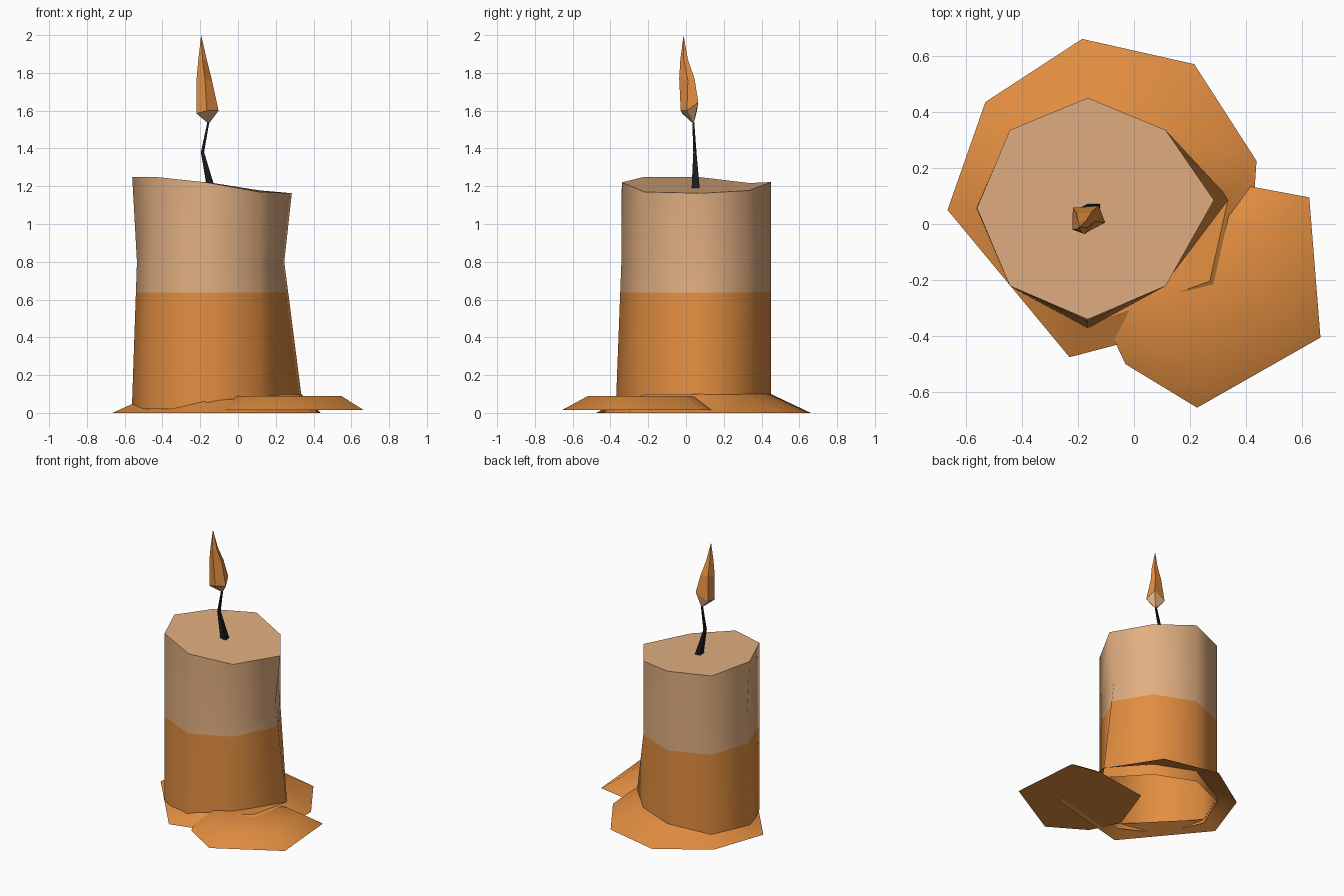
import bpy, bmesh, math
from mathutils import Vector

cube = bpy.data.objects.get("Cube")
if cube:
    bpy.data.objects.remove(cube)


def material(name, colour):
    m = bpy.data.materials.new(name)
    m.use_nodes = True
    m.diffuse_color = (*colour, 1)
    m.node_tree.nodes["Principled BSDF"].inputs["Base Color"].default_value = (*colour, 1)
    return m


orange = material("orange wax", (0.76, 0.27, 0.052))
cream = material("cream wax", (0.76, 0.43, 0.22))
black = material("black wick", (0.01, 0.01, 0.01))


def loft(name, rings, mats, bottom=False, top=False, split=None, smooth=True):
    """Skin rings of points from bottom to top; faces above split use the second material."""
    bm = bmesh.new()
    loops = [[bm.verts.new(p) for p in ring] for ring in rings]
    for low, high in zip(loops, loops[1:]):
        n = max(len(low), len(high))
        for i in range(n):
            j = (i + 1) % n
            corners = [low[i % len(low)], low[j % len(low)],
                       high[j % len(high)], high[i % len(high)]]
            bm.faces.new(list(dict.fromkeys(corners)))
    if bottom:
        bm.faces.new(loops[0][::-1])
    if top:
        bm.faces.new(loops[-1])
    if split is not None:
        bmesh.ops.bisect_plane(bm, geom=bm.verts[:] + bm.edges[:] + bm.faces[:],
                               plane_co=(0, 0, split), plane_no=(0, 0, 1))
        for f in bm.faces:
            f.material_index = int(f.calc_center_median().z > split)
    mesh = bpy.data.meshes.new(name)
    bm.to_mesh(mesh)
    bm.free()
    for m in mats:
        mesh.materials.append(m)
    ob = bpy.data.objects.new(name, mesh)
    bpy.context.collection.objects.link(ob)
    if smooth:
        bpy.ops.object.select_all(action="DESELECT")
        ob.select_set(True)
        bpy.context.view_layer.objects.active = ob
        bpy.ops.object.shade_smooth_by_angle(angle=math.radians(72))
    return ob


def ring(x, y, z, r, sides, turn=0):
    angles = [turn + math.tau * i / sides for i in range(sides)]
    return [Vector((x + r * math.cos(a), y + r * math.sin(a), z)) for a in angles]


def octagon(z, right, left, front):
    """Eight-sided candle section with its own right, left and front corners."""
    pts = ring(-0.165, 0.057, z, 0.393, 8)
    pts[0].x, pts[0].y = right, 0.085
    pts[4].x = left
    pts[6].y = front
    return pts


# Candle body: open underneath, slanted top
lip = octagon(1.22, 0.285, -0.56, -0.34)
for p, z in zip(lip, (1.163, 1.178, 1.222, 1.217, 1.25, 1.25, 1.22, 1.17)):
    p.z = z
loft("candle_body",
     [octagon(0.02, 0.345, -0.562, -0.372), octagon(0.8, 0.245, -0.535, -0.342), lip],
     [orange, cream], top=True, split=0.638)

# Melted wax skirt sloping up to the candle wall
rim = [(0.4, -0.31), (0.437, 0.225), (0.215, 0.57), (-0.185, 0.66),
       (-0.53, 0.435), (-0.665, 0.05), (-0.23, -0.475)]
crown = [(0.27, -0.204, 0.1), (0.335, 0.085, 0.1), (0.112, 0.334, 0.1), (-0.165, 0.449, 0.1),
         (-0.442, 0.334, 0.05), (-0.56, 0.057, 0.047), (-0.18, -0.365, 0.06)]
loft("base_puddle", [[(x, y, 0) for x, y in rim], crown], [orange])
loft("base_puddle_shelf", [[crown[-1], crown[0], crown[1]]], [orange], top=True)

# Overflow pool: rim sloping up to a smaller flat top
pool = [(0.665, -0.405), (0.625, 0.095), (0.41, 0.135), (0, 0.075),
        (-0.13, -0.29), (-0.03, -0.5), (0.225, -0.655)]
centre = Vector((0.27, -0.2))
loft("front_puddle",
     [[(x, y, 0.015) for x, y in pool],
      [(*centre.lerp(Vector(p), 0.7), 0.09) for p in pool]],
     [orange], bottom=True, top=True)

# Bent wick
turn = math.pi / 4
loft("wick", [ring(-0.143, 0.051, 1.19, 0.03, 4, turn), ring(-0.188, 0.047, 1.38, 0.012, 4, turn),
              ring(-0.155, 0.038, 1.55, 0.007, 4, turn)], [black], smooth=False)

# Flame: pale underside, orange upper part
flame_base = [(-0.103, 0.005, 1.6), (-0.125, 0.065, 1.645), (-0.218, 0.058, 1.6),
              (-0.22, -0.02, 1.585), (-0.165, -0.028, 1.6)]
flame_waist = [(-0.138, 0.01, 1.76), (-0.15, 0.045, 1.77), (-0.205, 0.038, 1.77),
               (-0.22, -0.02, 1.76), (-0.175, -0.036, 1.77)]
flame_neck = [(-0.165, -0.012, 1.87), (-0.172, 0.01, 1.87), (-0.2, 0.01, 1.87),
              (-0.21, -0.02, 1.87), (-0.188, -0.03, 1.87)]
flame = loft("flame", [[(-0.155, 0.04, 1.53)], flame_base, flame_waist, flame_neck,
                       [(-0.195, -0.013, 2)]], [orange, cream], smooth=False)
for f in flame.data.polygons:
    f.material_index = int(f.center.z < 1.63)
